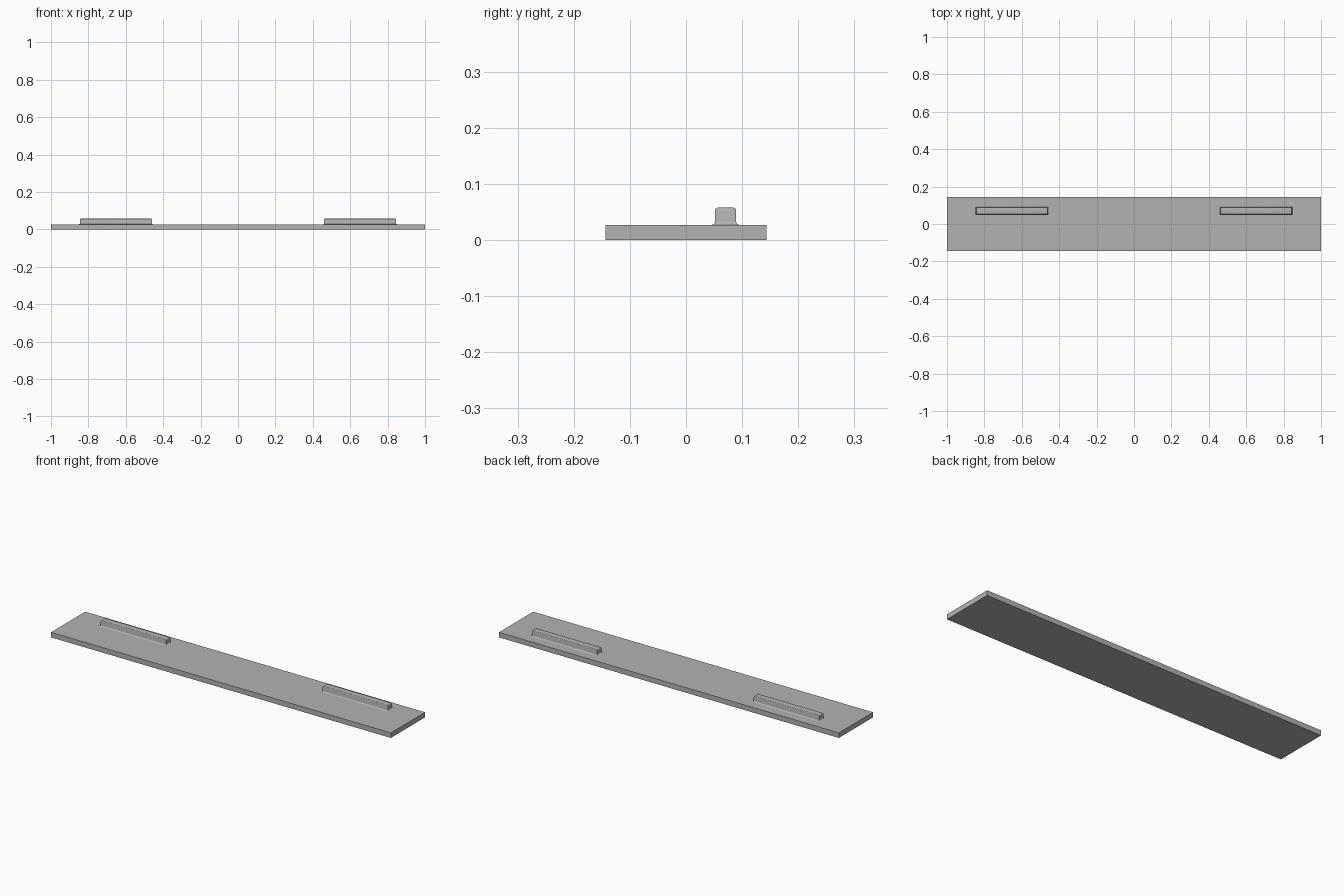
import bpy
import bmesh
import math

cube = bpy.data.objects.get("Cube")
if cube:
    bpy.data.objects.remove(cube, do_unlink=True)

GREY = (0.45, 0.45, 0.45, 1)
grey = bpy.data.materials.new("mid grey")
grey.use_nodes = True
grey.diffuse_color = GREY
grey.node_tree.nodes["Principled BSDF"].inputs["Base Color"].default_value = GREY

BOARD_TOP = 0.027


def finish(bm, name):
    bmesh.ops.recalc_face_normals(bm, faces=bm.faces)
    mesh = bpy.data.meshes.new(name)
    bm.to_mesh(mesh)
    bm.free()
    mesh.materials.append(grey)
    obj = bpy.data.objects.new(name, mesh)
    bpy.context.collection.objects.link(obj)
    return obj


# Flat rectangular board
bm = bmesh.new()
bmesh.ops.create_cube(bm, size=1)
for v in bm.verts:
    v.co.x *= 2
    v.co.y *= 0.287
    v.co.z = BOARD_TOP if v.co.z > 0 else 0
finish(bm, "board")


def rail_profile(fillet=0.006, bevel=0.005, top=0.0575, steps=4):
    """Pairs of (outward offset, height): flared foot, straight wall, rounded top."""
    angles = [math.pi / 2 * i / steps for i in range(steps + 1)]
    foot = [(fillet * (1 - math.sin(a)), BOARD_TOP + fillet * (1 - math.cos(a)))
            for a in angles]
    crown = [(bevel * (math.cos(a) - 1), top + bevel * (math.sin(a) - 1))
             for a in angles]
    return foot + crown


# Raised rail with a filleted foot and softened top edges
def make_rail(name, cx, cy=0.0705, half_x=0.192, half_y=0.0188):
    bm = bmesh.new()
    rings = []
    for offset, z in rail_profile():
        hx, hy = half_x + offset, half_y + offset
        rings.append([bm.verts.new((cx + sx * hx, cy + sy * hy, z))
                      for sx, sy in ((-1, -1), (1, -1), (1, 1), (-1, 1))])
    for low, high in zip(rings, rings[1:]):
        for i in range(4):
            j = (i + 1) % 4
            bm.faces.new((low[i], low[j], high[j], high[i]))
    bm.faces.new(rings[0][::-1])
    bm.faces.new(rings[-1])
    obj = finish(bm, name)
    bpy.ops.object.select_all(action="DESELECT")
    obj.select_set(True)
    bpy.context.view_layer.objects.active = obj
    bpy.ops.object.shade_smooth_by_angle(angle=math.radians(35))


for side, sign in (("left", 1), ("right", -1)):
    make_rail(side + "_rail", sign * 0.653)
